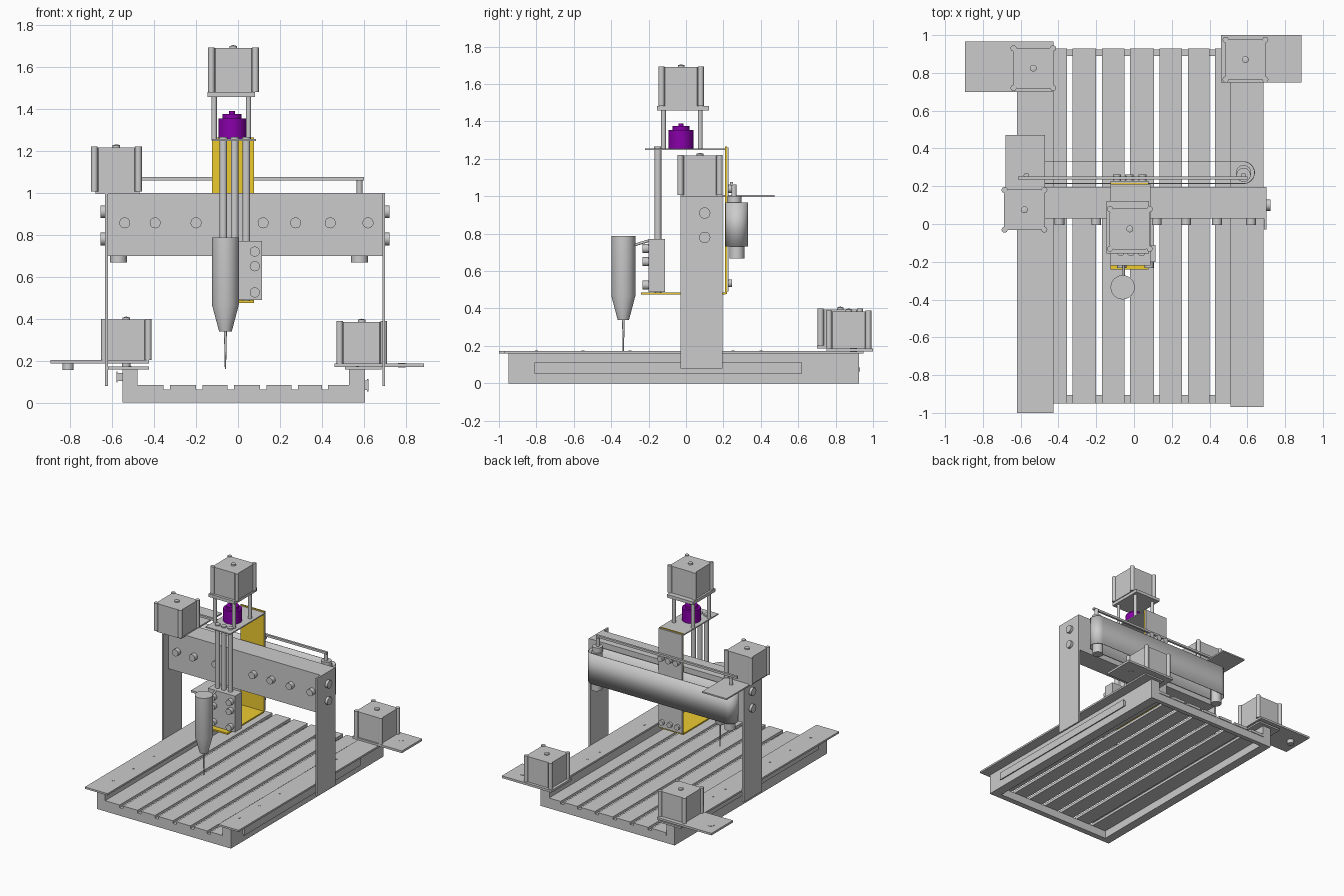
import bpy, bmesh, math
from mathutils import Matrix, Vector

if "Cube" in bpy.data.objects:
    bpy.data.objects.remove(bpy.data.objects["Cube"])


def material(name, color):
    m = bpy.data.materials.new(name)
    m.diffuse_color = color
    m.use_nodes = True
    m.node_tree.nodes["Principled BSDF"].inputs["Base Color"].default_value = m.diffuse_color
    return m


YELLOW = material("yellow", (0.85, 0.6, 0.03, 1))
PURPLE = material("purple", (0.25, 0.0, 0.4, 1))


def finish(name, bm, mat=None):
    bmesh.ops.recalc_face_normals(bm, faces=bm.faces)
    me = bpy.data.meshes.new(name)
    bm.to_mesh(me)
    bm.free()
    ob = bpy.data.objects.new(name, me)
    bpy.context.collection.objects.link(ob)
    if mat:
        me.materials.append(mat)
    return ob


def box(name, x0, x1, y0, y1, z0, z1, mat=None):
    bm = bmesh.new()
    size = Matrix.Diagonal((x1 - x0, y1 - y0, z1 - z0, 1))
    mid = Matrix.Translation(((x0 + x1) / 2, (y0 + y1) / 2, (z0 + z1) / 2))
    bmesh.ops.create_cube(bm, size=1, matrix=mid @ size)
    return finish(name, bm, mat)


def rod(name, a, b, r, r2=None, mat=None, seg=24):
    a, b = Vector(a), Vector(b)
    d = b - a
    bm = bmesh.new()
    m = Matrix.Translation((a + b) / 2) @ d.to_track_quat('Z', 'Y').to_matrix().to_4x4()
    bmesh.ops.create_cone(bm, cap_ends=True, segments=seg, radius1=r,
                          radius2=r if r2 is None else r2, depth=d.length, matrix=m)
    return finish(name, bm, mat)


def lathe(name, cx, cy, profile, mat=None, seg=32):
    bm = bmesh.new()
    verts = [bm.verts.new((cx + r, cy, z)) for r, z in profile]
    edges = [bm.edges.new(p) for p in zip(verts, verts[1:])]
    bmesh.ops.spin(bm, geom=verts + edges, cent=(cx, cy, 0), axis=(0, 0, 1),
                   angle=math.tau, steps=seg)
    bmesh.ops.remove_doubles(bm, verts=bm.verts, dist=1e-5)
    return finish(name, bm, mat)


def motor(name, cx, cy, z0, z1, h=0.108):
    # square body with cut corners, four corner posts, shaft stub
    c = 0.022
    bm = bmesh.new()
    pts = [(h, h - c), (h - c, h), (c - h, h), (-h, h - c),
           (-h, c - h), (c - h, -h), (h - c, -h), (h, c - h)]
    face = bm.faces.new([bm.verts.new((cx + x, cy + y, z0)) for x, y in pts])
    ext = bmesh.ops.extrude_face_region(bm, geom=[face])
    top = [v for v in ext["geom"] if isinstance(v, bmesh.types.BMVert)]
    bmesh.ops.translate(bm, verts=top, vec=(0, 0, z1 - z0))
    finish(name + "_body", bm)
    for sx in (-1, 1):
        for sy in (-1, 1):
            x, y = cx + sx * (h - 0.003), cy + sy * (h - 0.003)
            rod(name + "_post", (x, y, z0), (x, y, z1 + 0.004), 0.016, seg=16)
    lathe(name + "_shaft", cx, cy, [(0, z1), (0.018, z1), (0.018, z1 + 0.01), (0, z1 + 0.015)])


# bed: side boards, end bars, planks with gaps
box("bed_side_left", -0.55, -0.48, -0.95, 0.925, 0, 0.158)
box("bed_side_right", 0.53, 0.605, -0.95, 0.925, 0, 0.158)
box("bed_end_front", -0.48, 0.53, -0.95, -0.905, 0, 0.062)
box("bed_end_back", -0.48, 0.53, 0.89, 0.925, 0, 0.062)
gaps = [-0.34, -0.185, -0.035, 0.12, 0.27, 0.415]
starts = [-0.48] + [g + 0.015 for g in gaps]
ends = [g - 0.015 for g in gaps] + [0.53]
for a, b in zip(starts, ends):
    box("bed_plank", a, b, -0.95, 0.93, 0.062, 0.083)

# I-section rails on the outer sides of the bed
for x0, x1, z0, z1 in ((-0.58, -0.55, 0.095, 0.148), (0.605, 0.622, 0.052, 0.112)):
    box("side_rail_web", x0, x1, -0.81, 0.62, z0 + 0.008, z1 - 0.008)
    xo = x0 if x0 < 0 else x1 - 0.006
    box("side_rail_lip", xo, xo + 0.006, -0.81, 0.62, z0, z1)

# top covers with flat screws
box("cover_left", -0.62, -0.425, -1.0, 0.95, 0.158, 0.172)
box("cover_right", 0.51, 0.685, -0.97, 0.95, 0.158, 0.172)
for y in (-0.8, -0.55, -0.3, 0.25, 0.4):
    for x in (-0.515, 0.57):
        rod("cover_screw", (x, y, 0.17), (x, y, 0.175), 0.008, seg=12)

# rear drive motors on their plates
box("motor_plate_left", -0.895, -0.425, 0.70, 0.965, 0.186, 0.202)
box("motor_plate_right", 0.46, 0.888, 0.75, 1.0, 0.17, 0.187)
motor("rear_motor_left", -0.533, 0.825, 0.202, 0.395)
motor("rear_motor_right", 0.59, 0.87, 0.187, 0.385)
rod("pulley_left", (-0.81, 0.85, 0.155), (-0.81, 0.85, 0.204), 0.026)
rod("pulley_right", (0.78, 0.895, 0.168), (0.78, 0.895, 0.189), 0.018)
rod("left_motor_spindle", (-0.533, 0.825, 0.17), (-0.533, 0.825, 0.19), 0.02)

# gantry uprights with bolts, crossbeam with screws
for x, s in ((-0.628, -1), (0.695, 1)):
    box("gantry_upright", x - 0.007, x + 0.007, -0.03, 0.195, 0.08, 1.0)
    for z in (0.91, 0.78):
        rod("upright_bolt", (x, 0.10, z), (x + s * 0.027, 0.10, z), 0.03)
box("crossbeam", -0.621, 0.688, 0.03, 0.195, 0.70, 1.0)
for x in (-0.54, -0.395, -0.20, 0.12, 0.275, 0.44, 0.62):
    rod("beam_screw", (x, 0.04, 0.857), (x, -0.005, 0.857), 0.026)

# belt loop behind the beam with idlers
bm = bmesh.new()
xl, xr, yc, r, n = -0.57, 0.58, 0.272, 0.06, 16
path = [(xr + r * math.cos(t), yc + r * math.sin(t))
        for t in (-math.pi / 2 + math.pi * i / n for i in range(n + 1))]
path += [(xl - r * math.cos(t), yc - r * math.sin(t))
         for t in (-math.pi / 2 + math.pi * i / n for i in range(n + 1))]
low = [bm.verts.new((x, y, 0.73)) for x, y in path]
high = [bm.verts.new((x, y, 0.967)) for x, y in path]
for i in range(len(path)):
    j = (i + 1) % len(path)
    bm.faces.new((low[i], low[j], high[j], high[i]))
belt = finish("belt_loop", bm)
belt.modifiers.new("thickness", 'SOLIDIFY').thickness = 0.004
for x in (xl, xr):
    rod("belt_idler", (x, yc, 0.668), (x, yc, 0.96), 0.04)
    rod("idler_pin", (x, yc - 0.015, 0.95), (x, yc - 0.015, 1.062), 0.014)
rod("idler_cap", (xr, 0.26, 0.96), (xr, 0.26, 1.0), 0.037)
box("tie_bar", -0.615, 0.60, 0.235, 0.252, 1.058, 1.075)

# gantry motor on its plate
box("gantry_motor_plate", -0.68, -0.47, -0.03, 0.472, 0.995, 1.006)
motor("gantry_motor", -0.58, 0.075, 1.006, 1.217)

# vertical carriage frame
box("carriage_back", -0.125, 0.077, 0.208, 0.218, 0.478, 1.265, YELLOW)
box("carriage_back_cover", -0.125, 0.077, 0.218, 0.228, 0.49, 1.26)
box("carriage_floor", -0.125, 0.077, -0.24, 0.21, 0.474, 0.486, YELLOW)
box("carriage_top", -0.125, 0.087, -0.22, 0.21, 1.247, 1.256)
for x in (-0.09, -0.025, 0.045):
    rod("back_plate_screw_upper", (x, 0.22, 1.04), (x, 0.262, 1.04), 0.022)
    rod("back_plate_screw_lower", (x, 0.22, 0.535), (x, 0.246, 0.535), 0.02)
for x in (-0.07, -0.016, 0.04):
    rod("guide_rod", (x, -0.15, 0.48), (x, -0.15, 1.265), 0.018)
    rod("guide_rod_nut", (x, -0.15, 1.255), (x, -0.15, 1.266), 0.02)

# sliding block with screws
box("slide_block", -0.12, 0.115, -0.20, -0.112, 0.488, 0.77)
for x in (-0.065, 0.08):
    for z in (0.72, 0.65, 0.525):
        rod("slide_screw", (x, -0.19, z), (x, -0.232, z), 0.024)

# coupling, standoffs and lift motor
lathe("coupling", -0.028, -0.027, [(0, 1.256), (0.066, 1.256), (0.066, 1.355), (0.045, 1.355),
      (0.045, 1.376), (0.014, 1.376), (0.014, 1.39), (0, 1.39)], PURPLE)
for x in (-0.114, 0.05):
    for y in (-0.12, 0.076):
        rod("standoff", (x, y, 1.25), (x, y, 1.47), 0.013, seg=16)
box("lift_motor_flange", -0.145, 0.08, -0.155, 0.122, 1.458, 1.482)
motor("lift_motor", -0.022, -0.026, 1.482, 1.69)

# spindle, cutter bit and holder
lathe("spindle", -0.06, -0.335, [(0, 0.787), (0.064, 0.787), (0.064, 0.466),
                                 (0.03, 0.338), (0, 0.338)])
rod("cutter_bit", (-0.06, -0.335, 0.16), (-0.06, -0.335, 0.345), 0.003, 0.007, seg=12)
rod("spindle_holder", (-0.055, -0.29, 0.735), (-0.055, -0.19, 0.765), 0.007, seg=12)

# smooth round parts, keep hard edges
bpy.ops.object.select_all(action='SELECT')
bpy.context.view_layer.objects.active = belt
bpy.ops.object.shade_smooth_by_angle(angle=math.radians(35))
